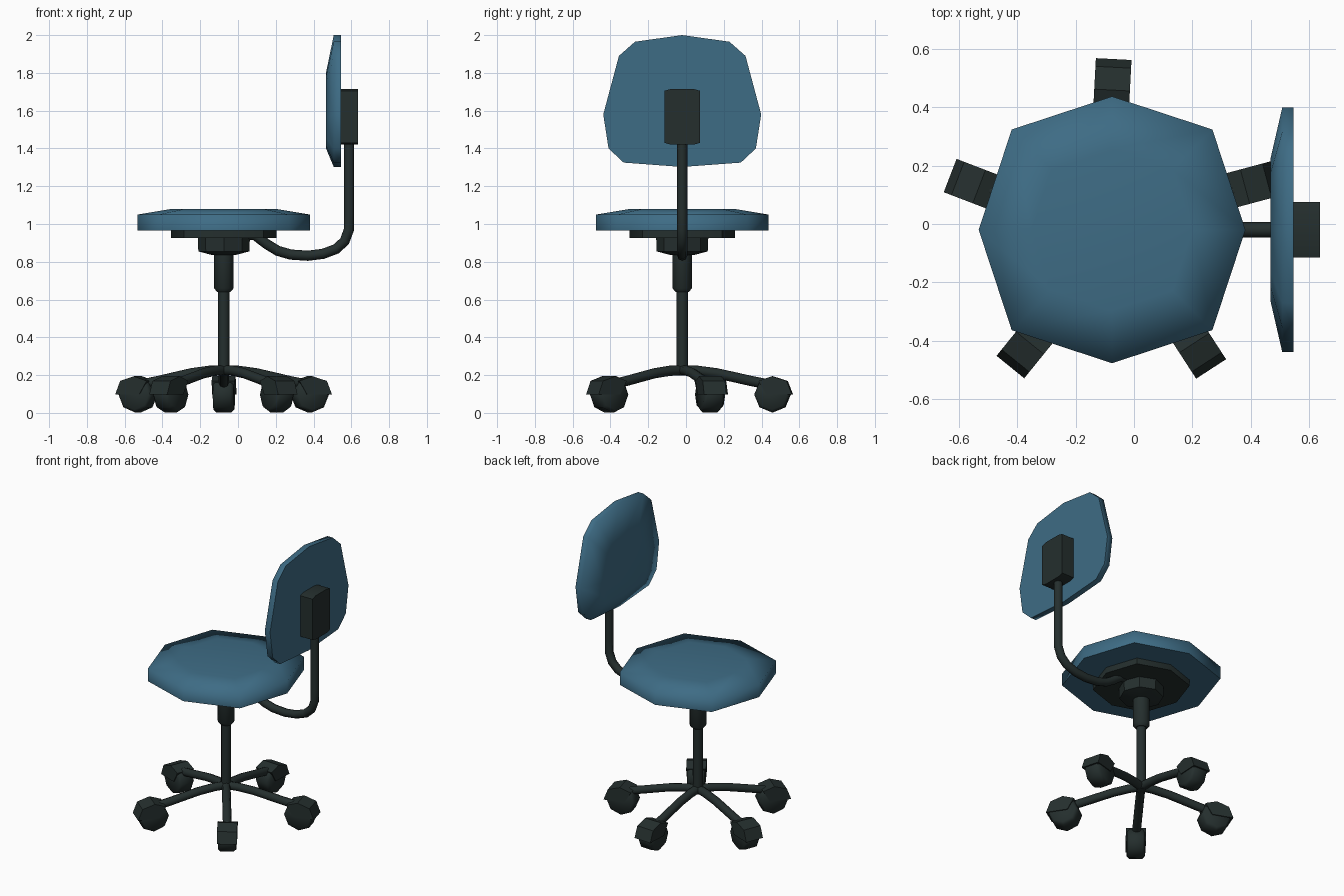
import bpy, bmesh, math
from mathutils import Vector, Matrix

if "Cube" in bpy.data.objects:
    bpy.data.objects.remove(bpy.data.objects["Cube"])

CX, CY = -0.075, -0.02


def material(name, color):
    m = bpy.data.materials.new(name)
    m.diffuse_color = (*color, 1)
    m.use_nodes = True
    m.node_tree.nodes["Principled BSDF"].inputs["Base Color"].default_value = m.diffuse_color
    return m


BLUE = material("blue fabric", (0.048, 0.15, 0.235))
DARK = material("dark plastic", (0.018, 0.028, 0.027))


def smooth(ob, angle):
    bpy.ops.object.select_all(action='DESELECT')
    ob.select_set(True)
    bpy.context.view_layer.objects.active = ob
    bpy.ops.object.shade_smooth_by_angle(angle=math.radians(angle))


def loft(name, rings, mat, angle=40, matrix=None):
    """Skin a list of equal-length point rings and cap both ends."""
    bm = bmesh.new()
    rows = [[bm.verts.new(p) for p in r] for r in rings]
    n = len(rows[0])
    for a, b in zip(rows, rows[1:]):
        for i in range(n):
            j = (i + 1) % n
            bm.faces.new((a[i], a[j], b[j], b[i]))
    bm.faces.new(rows[0][::-1])
    bm.faces.new(rows[-1])
    if matrix:
        bm.transform(matrix)
    bmesh.ops.recalc_face_normals(bm, faces=bm.faces)
    me = bpy.data.meshes.new(name)
    bm.to_mesh(me)
    bm.free()
    me.materials.append(mat)
    ob = bpy.data.objects.new(name, me)
    bpy.context.collection.objects.link(ob)
    smooth(ob, angle)
    return ob


def turned(name, profile, mat, n=8, angle=40, corner=1.0):
    """Stack of polygons (radius, z) round the column; corner scales odd points."""
    rings = []
    for r, z in profile:
        rings.append([(CX + r * (corner if i % 2 else 1) * math.cos(math.tau * i / n),
                       CY + r * (corner if i % 2 else 1) * math.sin(math.tau * i / n), z)
                      for i in range(n)])
    return loft(name, rings, mat, angle)


def tube(name, points, radius):
    cu = bpy.data.curves.new(name, 'CURVE')
    cu.dimensions = '3D'
    cu.bevel_depth = radius
    cu.bevel_resolution = 2
    cu.use_fill_caps = True
    sp = cu.splines.new('POLY')
    sp.points.add(len(points) - 1)
    for p, co in zip(sp.points, points):
        p.co = (*co, 1)
    cu.materials.append(DARK)
    ob = bpy.data.objects.new(name, cu)
    bpy.context.collection.objects.link(ob)
    bpy.ops.object.select_all(action='DESELECT')
    ob.select_set(True)
    bpy.context.view_layer.objects.active = ob
    bpy.ops.object.convert(target='MESH')
    smooth(bpy.context.view_layer.objects.active, 60)


# seat cushion and the plates under it
turned("seat", [(0.456, 0.965), (0.456, 1.05), (0.275, 1.08)], BLUE, angle=85, corner=1.064)
turned("seat_plate", [(0.28, 0.925), (0.28, 0.966)], DARK, corner=1.06)
turned("seat_hub", [(0.06, 0.835), (0.135, 0.855), (0.138, 0.926)], DARK)

# gas column
turned("column_sleeve", [(0.035, 0.64), (0.052, 0.66), (0.052, 0.85)], DARK, n=12, angle=50)
turned("column", [(0.03, 0.2), (0.03, 0.67)], DARK, n=12, angle=50)

# backrest: half outline (offset from centre, z), mirrored, with a domed front
half = [(0.25, 1.965), (0.335, 1.89), (0.418, 1.58), (0.39, 1.40), (0.31, 1.325)]
outline = [(0, 2.0)] + half + [(0, 1.302)] + [(-y, z) for y, z in reversed(half)]


def back_ring(x, sy=1, sz=1, zc=1.6):
    return [(x, CY + y * sy, zc + (z - 1.6) * sz if sz == 1 else zc + (z - 1.65) * sz)
            for y, z in outline]


loft("backrest", [back_ring(0.546), back_ring(0.507), back_ring(0.466, 0.575, 0.575, 1.6)],
     BLUE, 84)

# bracket behind the backrest
bracket = [(-0.095, 1.43), (-0.06, 1.42), (0.06, 1.42), (0.095, 1.43),
           (0.095, 1.705), (0.06, 1.715), (-0.06, 1.715), (-0.095, 1.705)]
loft("back_bracket", [[(x, CY + y, z) for y, z in bracket] for x in (0.545, 0.636)], DARK, 20)

# bent tube that carries the backrest
tube("back_tube", [(x, CY, z) for x, z in [
    (0.0, 0.95), (0.09, 0.94), (0.15, 0.895), (0.21, 0.858), (0.28, 0.838), (0.37, 0.832),
    (0.45, 0.842), (0.52, 0.868), (0.565, 0.91), (0.587, 0.97), (0.588, 1.05), (0.588, 1.45)]],
    0.027)

# five legs with casters
WR, WZ, WC = 0.095, 0.097, 0.478   # wheel radius, axle height, distance from column
for k in range(5):
    a = math.radians(90 + 72 * k)
    tube(f"leg_{k + 1}", [(CX + r * math.cos(a), CY + r * math.sin(a), z) for r, z in [
        (0, 0.226), (0.08, 0.223), (0.18, 0.21), (0.28, 0.188), (0.36, 0.17), (0.46, 0.15)]], 0.027)

    # local frame: x outward, y along the axle
    M = (Matrix.Translation((CX + WC * math.cos(a), CY + WC * math.sin(a), WZ))
         @ Matrix.Rotation(a - math.radians(3), 4, 'Z'))
    wheel = [[(r * math.cos(math.tau * i / 8), y, r * math.sin(math.tau * i / 8)) for i in range(8)]
             for r, y in [(0.08, -0.055), (WR, -0.04), (WR, 0.04), (0.08, 0.055)]]
    loft(f"wheel_{k + 1}", wheel, DARK, 50, M)
    cover = [(-0.03, 0.0), (0.106, 0.0), (0.078, 0.072), (0.0, 0.097), (-0.072, 0.072)]
    loft(f"caster_cover_{k + 1}", [[(x, y, z) for x, z in cover] for y in (-0.061, 0.061)],
         DARK, 30, M)
